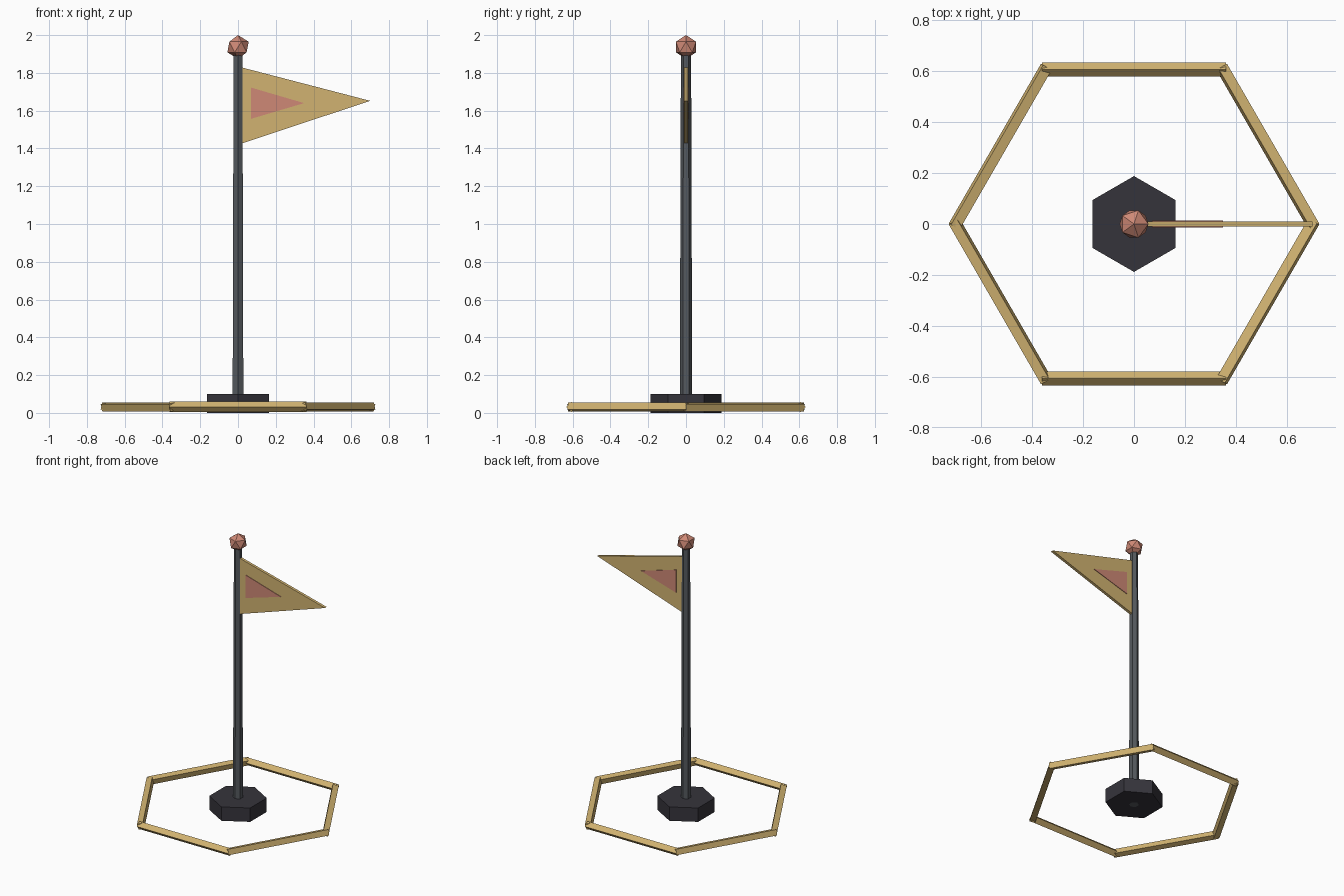
import bpy, bmesh
from math import radians
from mathutils import Vector, Matrix

if "Cube" in bpy.data.objects:
    bpy.data.objects.remove(bpy.data.objects["Cube"], do_unlink=True)


def material(name, rgb):
    m = bpy.data.materials.new(name)
    m.use_nodes = True
    m.diffuse_color = (*rgb, 1)
    m.node_tree.nodes["Principled BSDF"].inputs["Base Color"].default_value = (*rgb, 1)
    return m


gold = material("gold", (0.64, 0.45, 0.165))
coral = material("coral", (0.62, 0.25, 0.18))
steel = material("steel grey", (0.09, 0.1, 0.112))
dark = material("dark grey", (0.036, 0.034, 0.044))


def finish(name, bm, mat):
    bmesh.ops.recalc_face_normals(bm, faces=bm.faces)
    mesh = bpy.data.meshes.new(name)
    bm.to_mesh(mesh)
    bm.free()
    mesh.materials.append(mat)
    obj = bpy.data.objects.new(name, mesh)
    bpy.context.collection.objects.link(obj)
    return obj


def rod(name, start, end, r1, r2, sides, mat):
    """Flat-sided cylinder or taper between two points."""
    start, end = Vector(start), Vector(end)
    d = end - start
    turn = Vector((0, 0, 1)).rotation_difference(d).to_matrix().to_4x4()
    bm = bmesh.new()
    bmesh.ops.create_cone(bm, cap_ends=True, segments=sides, radius1=r1,
                          radius2=r2, depth=d.length,
                          matrix=Matrix.Translation((start + end) / 2) @ turn)
    return finish(name, bm, mat)


def slab(name, outline, y, thickness, mat):
    """Upright plate from an x-z outline, centred on y."""
    bm = bmesh.new()
    face = bm.faces.new([bm.verts.new((x, y - thickness / 2, z)) for x, z in outline])
    ext = bmesh.ops.extrude_face_region(bm, geom=[face])["geom"]
    moved = [v for v in ext if isinstance(v, bmesh.types.BMVert)]
    bmesh.ops.translate(bm, verts=moved, vec=(0, thickness, 0))
    return finish(name, bm, mat)


# Base and tapered pole
rod("base", (0, 0, 0), (0, 0, 0.1), 0.188, 0.188, 6, dark)
rod("pole", (0, 0, 0), (0, 0, 1.92), 0.033, 0.027, 6, steel)

# Faceted ball on top
bm = bmesh.new()
bmesh.ops.create_icosphere(bm, subdivisions=1, radius=0.063,
                           matrix=Matrix.Translation((0, 0, 1.937)))
finish("pole_ball", bm, coral)

# Pennant with a raised emblem on each side
slab("pennant", [(0.015, 1.83), (0.015, 1.425), (0.7, 1.652)], 0, 0.02, gold)
for side, y in (("front", -0.011), ("back", 0.011)):
    slab("emblem_" + side, [(0.07, 1.722), (0.07, 1.557), (0.35, 1.64)], y, 0.005, coral)

# Six-sided ground ring made of square bars
corners = [Matrix.Rotation(radians(60 * i), 3, "Z") @ Vector((0.7, 0, 0)) for i in range(6)]
for i, a in enumerate(corners):
    b = corners[(i + 1) % 6]
    overlap = (b - a).normalized() * 0.012
    lift = Vector((0, 0, 0.032))
    rod(f"ring_bar_{i + 1}", a - overlap + lift, b + overlap + lift, 0.028, 0.028, 4, gold)
